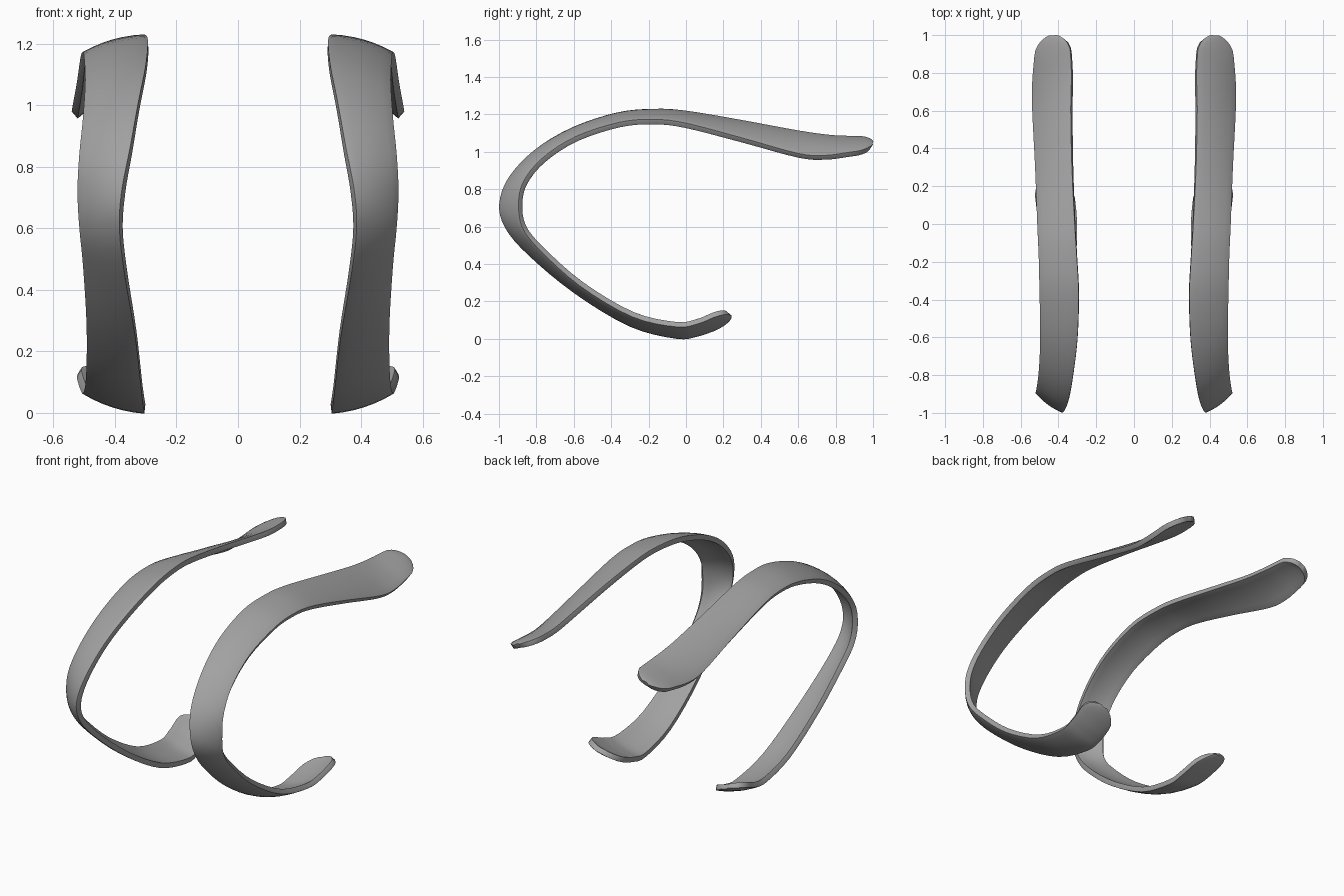
import bpy, math
from mathutils import Vector

if "Cube" in bpy.data.objects:
    bpy.data.objects.remove(bpy.data.objects["Cube"])

THICK = 0.03

# strap stations: inner edge (x, y, z), then outer edge (x, y, z)
STATIONS = [
    (.332, .90, 1.085, .520, .88, .972), (.327, .78, 1.09, .530, .74, .955),
    (.330, .60, 1.115, .529, .60, .965), (.325, .30, 1.17, .515, .30, 1.047),
    (.312, 0, 1.22, .505, 0, 1.125), (.302, -.17, 1.23, .498, -.17, 1.145),
    (.292, -.37, 1.21, .494, -.35, 1.13), (.299, -.61, 1.13, .490, -.58, 1.055),
    (.322, -.81, 1.01, .496, -.75, .945), (.347, -.95, .86, .507, -.845, .83),
    (.372, -1.0, .72, .511, -.87, .72), (.380, -.97, .60, .505, -.85, .60),
    (.365, -.85, .455, .495, -.76, .49), (.332, -.60, .245, .485, -.55, .305),
    (.312, -.30, .065, .487, -.28, .145), (.303, -.05, 0, .496, -.05, .092),
    (.306, .06, .012, .507, .06, .108), (.315, .145, .04, .517, .145, .142),
]


def spline(pts, steps):
    """Catmull-Rom curve through the points."""
    p = [2 * pts[0] - pts[1]] + pts + [2 * pts[-1] - pts[-2]]
    out = []
    for i in range(1, len(p) - 2):
        a, b, c, d = p[i - 1:i + 3]
        for k in range(steps):
            t = k / steps
            out.append(.5 * (2 * b + (c - a) * t + (2 * a - 5 * b + 4 * c - d) * t * t
                             + (3 * b - a - 3 * c + d) * t ** 3))
    return out + [pts[-1]]


def cap(a, b, tangent, length):
    """Rounded paddle end: edge pairs shrinking along a half ellipse."""
    mid, half = (a + b) / 2, (b - a) / 2
    rows = []
    for deg in (20, 38, 54, 68, 80):
        r = math.radians(deg)
        c = mid + tangent * length * math.sin(r)
        rows.append((c - half * math.cos(r), c + half * math.cos(r)))
    return rows


def build_strap(name, side, mat):
    inner, outer = [], []
    for s in STATIONS:
        a, b = Vector(s[:3]), Vector(s[3:])
        d = b - a
        d.x = 0
        d = d.normalized() * THICK * .5
        inner.append(a + d)
        outer.append(b - d)
    rows = list(zip(spline(inner, 4), spline(outer, 4)))

    def mid(i):
        return (rows[i][0] + rows[i][1]) / 2
    t0 = (mid(0) - mid(2)).normalized()
    t1 = (mid(-1) - mid(-3)).normalized()
    rows = cap(*rows[0], t0, .105)[::-1] + rows + cap(*rows[-1], t1, .095)

    # slightly domed ribbon between the two edges
    n, verts, faces = 7, [], []
    for i, (a, b) in enumerate(rows):
        lo, hi = rows[max(i - 1, 0)], rows[min(i + 1, len(rows) - 1)]
        tan = (hi[0] + hi[1]) - (lo[0] + lo[1])
        nor = tan.cross(b - a).normalized()
        if nor.dot((a + b) / 2 - Vector((.4, .1, .6))) < 0:
            nor.negate()
        for k in range(n):
            u = k / (n - 1)
            v = a.lerp(b, u) + nor * .012 * 4 * u * (1 - u) * ((b - a).length / .2)
            verts.append((v.x * side, v.y, v.z))
    for i in range(len(rows) - 1):
        for k in range(n - 1):
            q = [i * n + k, i * n + k + 1, (i + 1) * n + k + 1, (i + 1) * n + k]
            faces.append(q if side > 0 else q[::-1])
    me = bpy.data.meshes.new(name)
    me.from_pydata(verts, [], faces)
    me.shade_smooth()
    me.materials.append(mat)
    ob = bpy.data.objects.new(name, me)
    bpy.context.collection.objects.link(ob)

    # thickness and softened rim
    sol = ob.modifiers.new("thickness", 'SOLIDIFY')
    sol.thickness, sol.offset = THICK, 0
    bev = ob.modifiers.new("rim", 'BEVEL')
    bev.width, bev.segments, bev.limit_method = .011, 3, 'ANGLE'
    bev.angle_limit = math.radians(50)
    return ob


# dark grey strap material
grey = bpy.data.materials.new("dark_grey")
grey.diffuse_color = (.36, .36, .36, 1)
grey.use_nodes = True
grey.node_tree.nodes["Principled BSDF"].inputs["Base Color"].default_value = grey.diffuse_color

build_strap("right_strap", 1, grey)
build_strap("left_strap", -1, grey)
